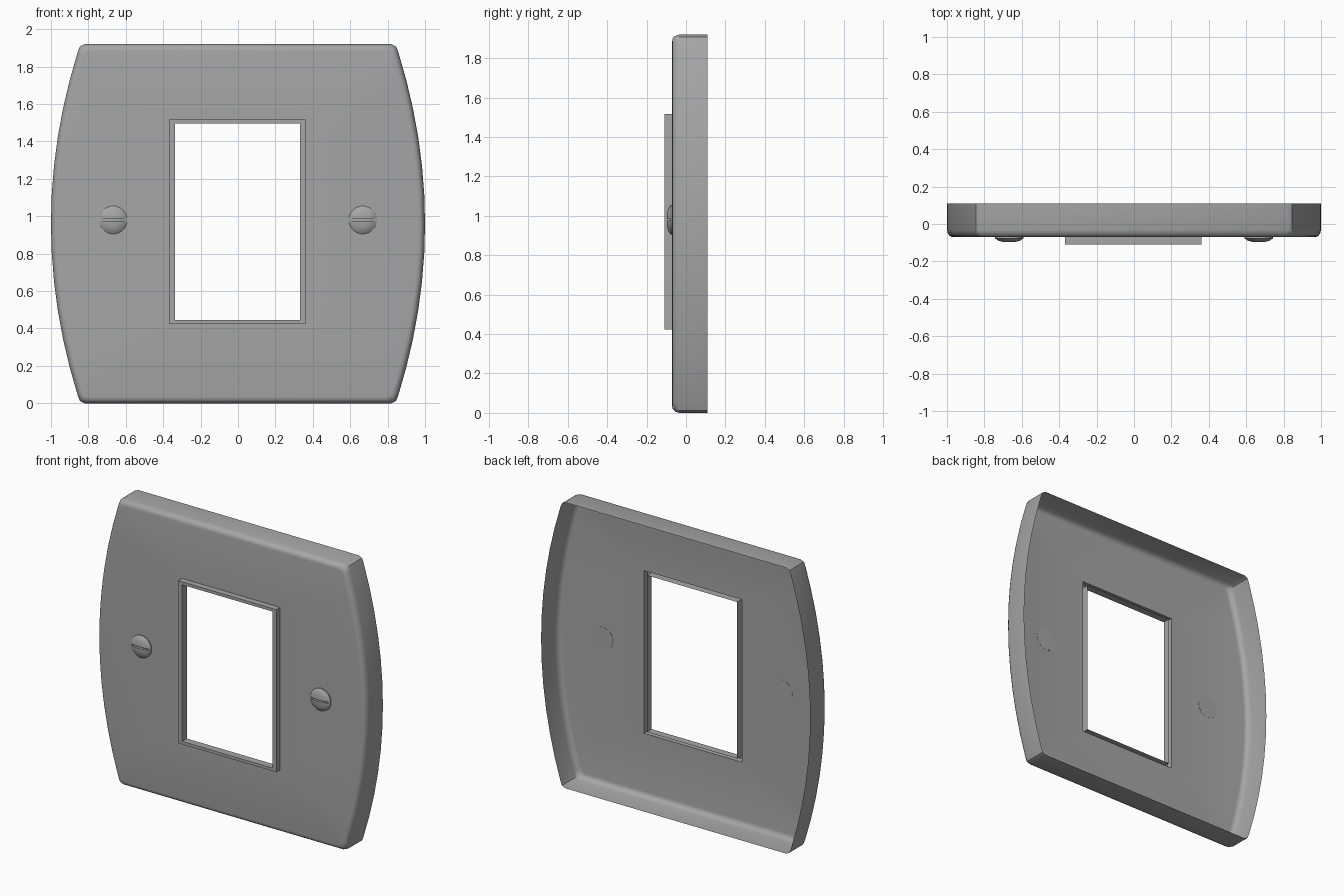
import bpy, bmesh, math
from mathutils import Matrix

if "Cube" in bpy.data.objects:
    bpy.data.objects.remove(bpy.data.objects["Cube"], do_unlink=True)

grey = bpy.data.materials.new("satin grey")
grey.use_nodes = True
COL = (0.38, 0.38, 0.38, 1)
grey.diffuse_color = COL
grey.node_tree.nodes["Principled BSDF"].inputs["Base Color"].default_value = COL

MID = 0.96                       # plate centre height
FRONT, BACK, LIP = -0.07, 0.11, -0.11
HOLE_X, HOLE_Z = -0.003, 0.97    # opening centre


def make_object(name, bm, smooth_angle=None):
    mesh = bpy.data.meshes.new(name)
    bm.to_mesh(mesh)
    bm.free()
    ob = bpy.data.objects.new(name, mesh)
    bpy.context.collection.objects.link(ob)
    mesh.materials.append(grey)
    if smooth_angle:
        bpy.ops.object.select_all(action='DESELECT')
        ob.select_set(True)
        bpy.context.view_layer.objects.active = ob
        bpy.ops.object.shade_smooth_by_angle(angle=math.radians(smooth_angle))
    return ob


def ring(bm, points, y):
    return [bm.verts.new((x, y, z)) for x, z in points]


def bridge(bm, a, b):
    n = len(a)
    for i in range(n):
        j = (i + 1) % n
        bm.faces.new((a[i], a[j], b[j], b[i]))


def rect(hx, hz):
    return [(HOLE_X + sx * hx, HOLE_Z + sz * hz)
            for sx, sz in ((1, -1), (1, 1), (-1, 1), (-1, -1))]


# Plate outline: bowed sides, straight top and bottom, small rounded corners
side = [(1 - 0.15 * (h / 0.94) ** 2, h)
        for h in (-0.92, -0.77, -0.62, -0.465, -0.31, -0.155, 0,
                  0.155, 0.31, 0.465, 0.62, 0.77, 0.92)]
right = [(0.82, -0.96), (0.845, -0.948)] + side + [(0.845, 0.948), (0.82, 0.96)]
outline = right + [(-x, -z) for x, z in right]

# Cover plate: open-backed shell with rolled front edge
bm = bmesh.new()
prev = None
for inset, y in ((0, BACK), (0, -0.032), (0.004, -0.048), (0.012, -0.061),
                 (0.022, -0.068), (0.035, FRONT)):
    pts = [(x * (1 - inset), MID + z * (1 - inset / MID)) for x, z in outline]
    loop = ring(bm, pts, y)
    if prev:
        bridge(bm, prev, loop)
    prev = loop
hole = ring(bm, rect(0.365, 0.546), FRONT)
edges = []
for lp in (prev, hole):
    for i in range(len(lp)):
        pair = (lp[i], lp[(i + 1) % len(lp)])
        edges.append(bm.edges.get(pair) or bm.edges.new(pair))
bmesh.ops.triangle_fill(bm, edges=edges, use_beauty=True, normal=(0, -1, 0))
bmesh.ops.recalc_face_normals(bm, faces=bm.faces[:])
if sum(f.normal.y * f.calc_area() for f in bm.faces) > 0:
    bmesh.ops.reverse_faces(bm, faces=bm.faces[:])
make_object("cover_plate", bm, 35)

# Raised window frame: outer wall, front lip, inner wall, open behind
bm = bmesh.new()
loops = [ring(bm, rect(hx, hz), y) for hx, hz, y in (
    (0.365, 0.546, FRONT), (0.365, 0.546, LIP),
    (0.335, 0.526, LIP), (0.335, 0.526, -0.06))]
for a, b in zip(loops, loops[1:]):
    bridge(bm, a, b)
bmesh.ops.recalc_face_normals(bm, faces=bm.faces[:])
if sum(f.normal.y for f in bm.faces) > 0:
    bmesh.ops.reverse_faces(bm, faces=bm.faces[:])
make_object("window_frame", bm)

# Domed screws, each with a slot across the head
SEG = 28
for name, sx in (("left_screw", 0.667), ("right_screw", -0.667)):
    bm = bmesh.new()
    prev = None
    for r, y in ((0.075, -0.069), (0.075, -0.077), (0.062, -0.087),
                 (0.042, -0.094), (0.02, -0.0975)):
        loop = ring(bm, [(sx + r * math.cos(2 * math.pi * i / SEG),
                          0.98 + r * math.sin(2 * math.pi * i / SEG))
                         for i in range(SEG)], y)
        if prev:
            bridge(bm, prev, loop)
        else:
            bm.faces.new(loop)
        prev = loop
    bm.faces.new(prev)
    bmesh.ops.recalc_face_normals(bm, faces=bm.faces[:])
    screw = make_object(name, bm)

    # Cut the slot, then discard the cutter
    bm = bmesh.new()
    bmesh.ops.create_cube(bm, size=1, matrix=Matrix.Translation((sx, -0.105, 0.98))
                          @ Matrix.Diagonal((0.2, 0.05, 0.01, 1)))
    cutter = make_object("slot_cutter", bm)
    cutter.hide_render = True
    mod = screw.modifiers.new("slot", 'BOOLEAN')
    mod.operation = 'DIFFERENCE'
    mod.solver = 'EXACT'
    mod.object = cutter
    bpy.ops.object.select_all(action='DESELECT')
    screw.select_set(True)
    bpy.context.view_layer.objects.active = screw
    bpy.ops.object.modifier_apply(modifier=mod.name)
    bpy.data.objects.remove(cutter, do_unlink=True)
    bpy.ops.object.shade_smooth_by_angle(angle=math.radians(40))
